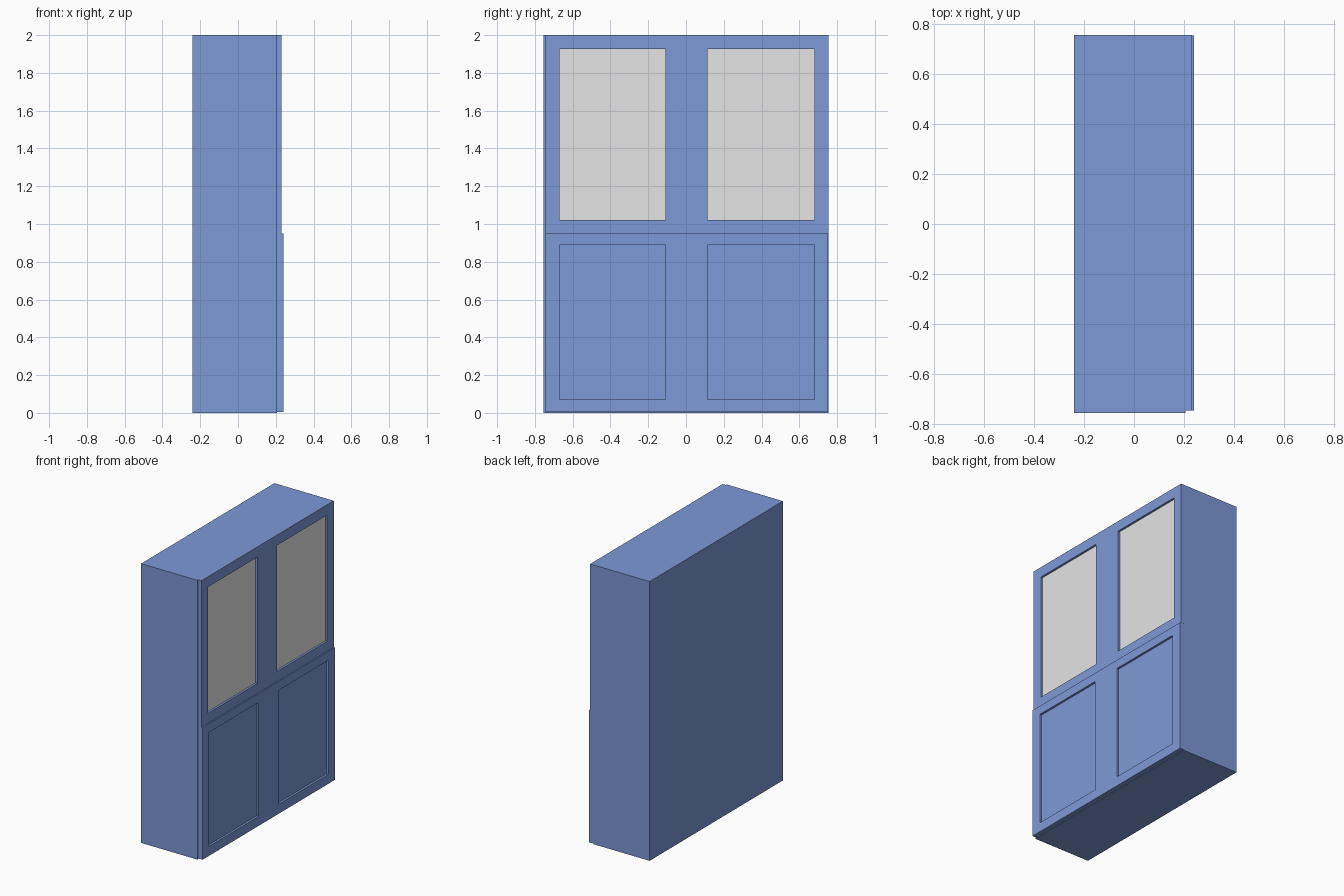
import bpy
import bmesh

if "Cube" in bpy.data.objects:
    bpy.data.objects.remove(bpy.data.objects["Cube"])


def material(name, rgb):
    m = bpy.data.materials.new(name)
    m.diffuse_color = (*rgb, 1)
    m.use_nodes = True
    m.node_tree.nodes["Principled BSDF"].inputs["Base Color"].default_value = m.diffuse_color
    return m


blue = material("blue paint", (0.205, 0.32, 0.68))
grey = material("pale grey glass", (0.78, 0.78, 0.78))


def make_object(name, bm, mats):
    bmesh.ops.recalc_face_normals(bm, faces=bm.faces)
    me = bpy.data.meshes.new(name)
    bm.to_mesh(me)
    bm.free()
    for m in mats:
        me.materials.append(m)
    ob = bpy.data.objects.new(name, me)
    bpy.context.collection.objects.link(ob)
    return ob


def box(name, x, y, z, mat):
    bm = bmesh.new()
    bmesh.ops.create_cube(bm, size=1)
    for v in bm.verts:
        v.co = [r[0] if c < 0 else r[1] for r, c in zip((x, y, z), v.co)]
    return make_object(name, bm, [mat])


def door_front(name, x0, x1, ys, zs, recess, panel_mat):
    """Door slab whose front is a 5 x 3 grid with two sunken panels."""
    bm = bmesh.new()
    front = [[bm.verts.new((x1, y, z)) for z in zs] for y in ys]
    for i in range(5):
        for j in range(3):
            q = [front[i][j], front[i + 1][j], front[i + 1][j + 1], front[i][j + 1]]
            if i in (1, 3) and j == 1:
                # recessed panel and its four reveal walls
                p = [bm.verts.new((x1 - recess, v.co.y, v.co.z)) for v in q]
                bm.faces.new(p).material_index = 1
                for k in range(4):
                    n = (k + 1) % 4
                    bm.faces.new((q[k], q[n], p[n], p[k]))
            else:
                bm.faces.new(q)
    # outer rim, then the flat back
    rim = ([c[0] for c in front] + front[-1][1:]
           + [c[-1] for c in front[-2::-1]] + front[0][-2:0:-1])
    back = [bm.verts.new((x0, v.co.y, v.co.z)) for v in rim]
    for k in range(len(rim)):
        n = (k + 1) % len(rim)
        bm.faces.new((rim[k], rim[n], back[n], back[k]))
    bm.faces.new(back[::-1])
    return make_object(name, bm, [blue, panel_mat])


# cabinet carcass
box("cabinet_body", (-0.24, 0.206), (-0.754, 0.754), (0, 2), blue)

# upper glazed front and lower solid front, slightly inset on the -y side
columns = [-0.744, -0.67, -0.109, 0.113, 0.679, 0.754]
door_front("upper_glazed_doors", 0.206, 0.231, columns,
           [0.951, 1.022, 1.926, 2.0], 0.015, grey)
columns[-1] = 0.753
door_front("lower_solid_doors", 0.206, 0.24, columns,
           [0.004, 0.072, 0.888, 0.951], 0.015, blue)
